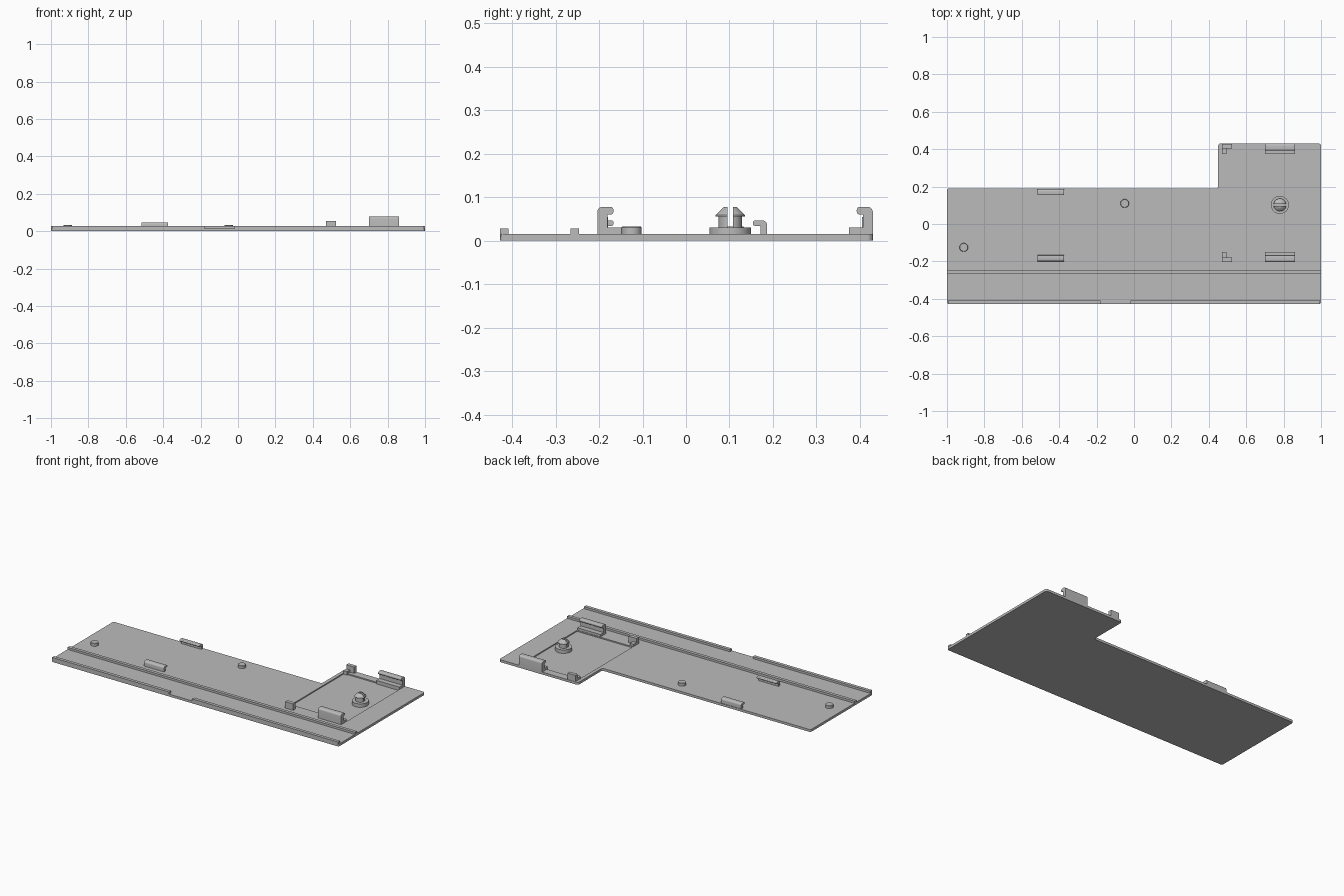
import bpy, bmesh, math
from mathutils import Vector

cube = bpy.data.objects.get("Cube")
if cube:
    bpy.data.objects.remove(cube, do_unlink=True)

GREY = (0.5, 0.5, 0.5, 1)
grey = bpy.data.materials.new("light_grey_plastic")
grey.use_nodes = True
grey.diffuse_color = GREY
grey.node_tree.nodes["Principled BSDF"].inputs["Base Color"].default_value = GREY

TOP = 0.015      # plate surface
FLOOR = 0.008    # recess floor
SINK = 0.01      # where the raised parts root inside the plate


def finish(name, bm, smooth=False):
    bmesh.ops.recalc_face_normals(bm, faces=bm.faces)
    mesh = bpy.data.meshes.new(name)
    bm.to_mesh(mesh)
    bm.free()
    mesh.materials.append(grey)
    obj = bpy.data.objects.new(name, mesh)
    bpy.context.collection.objects.link(obj)
    bpy.ops.object.select_all(action="DESELECT")
    bpy.context.view_layer.objects.active = obj
    obj.select_set(True)
    if smooth:
        bpy.ops.object.shade_smooth_by_angle(angle=math.radians(35))


def extruded(points, direction):
    """Solid made by extruding a closed outline."""
    bm = bmesh.new()
    near = [bm.verts.new(p) for p in points]
    far = [bm.verts.new(Vector(p) + Vector(direction)) for p in points]
    bm.faces.new(near)
    bm.faces.new(far[::-1])
    for i in range(len(near)):
        bm.faces.new((near[i - 1], far[i - 1], far[i], near[i]))
    bmesh.ops.recalc_face_normals(bm, faces=bm.faces)
    return bm


def box(name, x0, x1, y0, y1, z0, z1):
    pts = [(x0, y0, z0), (x1, y0, z0), (x1, y1, z0), (x0, y1, z0)]
    finish(name, extruded(pts, (0, 0, z1 - z0)))


def rounded(points, radii, steps=5):
    """Round the right-angled corners of a 2D outline."""
    result = []
    for i, (p, r) in enumerate(zip(points, radii)):
        p = Vector(p)
        if r == 0:
            result.append(p)
            continue
        a = p + (Vector(points[i - 1]) - p).normalized() * r
        b = p + (Vector(points[(i + 1) % len(points)]) - p).normalized() * r
        for k in range(steps + 1):
            t = math.pi / 2 * k / steps
            result.append(a + b - p + (p - b) * math.cos(t) + (p - a) * math.sin(t))
    return result


def lathe(name, profile, x, y, split=0):
    """Turn an (r, z) profile; optionally keep only one side of a slot."""
    bm = bmesh.new()
    verts = [bm.verts.new((r, 0, z)) for r, z in profile]
    edges = [bm.edges.new(pair) for pair in zip(verts, verts[1:])]
    bmesh.ops.spin(bm, geom=verts + edges, cent=(0, 0, 0), axis=(0, 0, 1),
                   angle=math.tau, steps=32, use_duplicate=False)
    bmesh.ops.remove_doubles(bm, verts=bm.verts, dist=0.0001)
    if split:
        cut = bmesh.ops.bisect_plane(bm, geom=bm.verts[:] + bm.edges[:] + bm.faces[:],
                                     plane_co=(0, split, 0), clear_inner=True,
                                     plane_no=(0, math.copysign(1, split), 0))
        rim = [e for e in cut["geom_cut"] if isinstance(e, bmesh.types.BMEdge)]
        bmesh.ops.holes_fill(bm, edges=rim, sides=0)
    bmesh.ops.translate(bm, verts=bm.verts, vec=(x, y, 0))
    finish(name, bm, True)


def hook(name, x0, x1, outer, side, wall, reach, height, lip, radius):
    """Clip with an overhanging lip; side is the y direction it points to."""
    outline = [(0, SINK), (0, height), (reach, height), (reach, height - lip),
               (wall, height - lip), (wall, SINK)]
    pts = rounded(outline, [0, radius, lip * 0.4, lip * 0.4, 0, 0])
    finish(name, extruded([(x0, outer + side * p.x, p.y) for p in pts], (x1 - x0, 0, 0)), True)


# Base plate: wide strip with an extended rear corner
outline = [(-1, -0.428), (1, -0.428), (1, 0.43), (0.45, 0.43), (0.45, 0.19), (-1, 0.19)]
plate = extruded([(p.x, p.y, 0) for p in rounded(outline, [0.012] * 6)], (0, 0, TOP))

# Shallow rectangular recess: slice the top, then sink the middle face
left, right, front, back = 0.472, 0.86, -0.146, 0.382
for co, no in (((left, 0, 0), (1, 0, 0)), ((right, 0, 0), (1, 0, 0)),
               ((0, front, 0), (0, 1, 0)), ((0, back, 0), (0, 1, 0))):
    bmesh.ops.bisect_plane(plate, geom=plate.verts[:] + plate.edges[:] + plate.faces[:],
                           plane_co=co, plane_no=no)
inside = []
for f in plate.faces:
    c = f.calc_center_median()
    if c.z > TOP - 0.001 and left < c.x < right and front < c.y < back:
        inside.append(f)
sunk = bmesh.ops.extrude_discrete_faces(plate, faces=inside)
bmesh.ops.translate(plate, verts=[v for f in sunk["faces"] for v in f.verts],
                    vec=(0, 0, FLOOR - TOP))
finish("base_plate", plate)

# Long rails: a split front lip and a full-width rib
box("front_lip_right", -0.995, -0.18, -0.428, -0.408, SINK, 0.028)
box("front_lip_left", -0.02, 0.995, -0.428, -0.408, SINK, 0.028)
box("long_rib", -1, 1, -0.266, -0.246, SINK, 0.028)

# Facing pairs of clips, corner stops and ledges
for label, big, low, side in (("front", -0.204, -0.2, 1), ("back", 0.43, 0.187, -1)):
    hook(label + "_tall_clip", 0.70, 0.86, big, side, 0.023, 0.037, 0.078, 0.018, 0.012)
    hook(label + "_low_clip", -0.515, -0.375, low, side, 0.016, 0.033, 0.047, 0.013, 0.012)

    def span(a, b):
        return sorted((big + side * a, big + side * b))

    box(label + "_clip_ledge", 0.70, 0.86, *span(0.02, 0.055), FLOOR - 0.002, 0.03)
    box(label + "_corner_post", 0.47, 0.525, *span(0.002, 0.025), SINK, 0.055)
    box(label + "_corner_leg", 0.47, 0.495, *span(0.02, 0.055), FLOOR - 0.002, 0.03)

# Locating pins
for label, x, y in (("middle", -0.05, 0.11), ("right", -0.91, -0.125)):
    lathe(label + "_pin", [(0, SINK), (0.023, SINK), (0.023, 0.031), (0.021, 0.033), (0, 0.033)], x, y)

# Split snap stud on a round base
lathe("stud_base", [(0, 0.005), (0.048, 0.005), (0.048, 0.03), (0, 0.03)], 0.78, 0.102)
prong = [(0, 0.028), (0.027, 0.028), (0.027, 0.056), (0.034, 0.056), (0.034, 0.059),
         (0.016, 0.077), (0.013, 0.078), (0, 0.078)]
for label, gap in (("front", -0.006), ("back", 0.006)):
    lathe(label + "_stud_prong", prong, 0.78, 0.102, split=gap)
